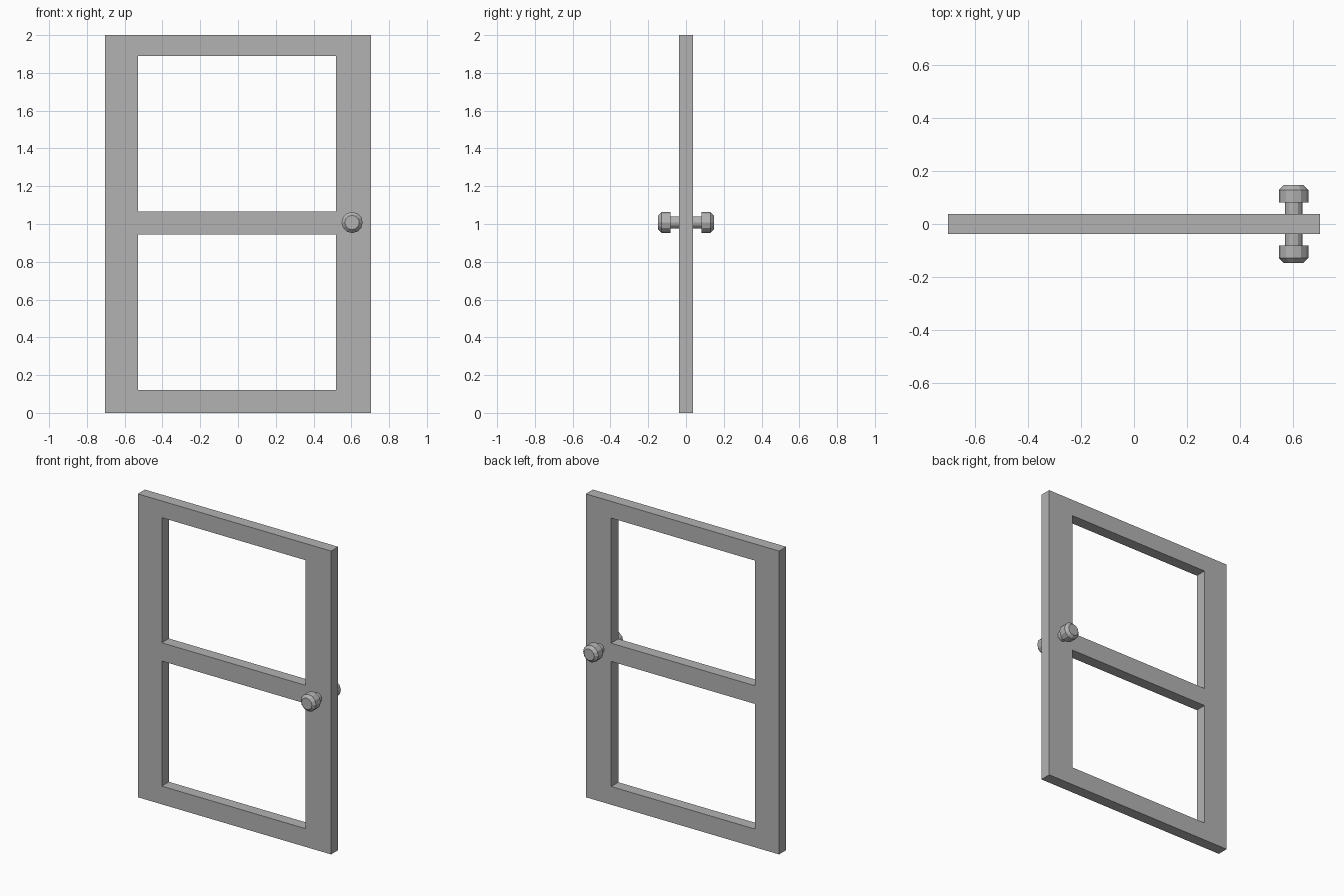
import bpy
import bmesh
from math import cos, sin, pi

cube = bpy.data.objects.get("Cube")
if cube:
    bpy.data.objects.remove(cube, do_unlink=True)

HALF_DEPTH = 0.037
SIDES = 12

grey = bpy.data.materials.new("plain grey")
grey.use_nodes = True
colour = (0.45, 0.45, 0.45, 1)
grey.diffuse_color = colour
grey.node_tree.nodes["Principled BSDF"].inputs["Base Color"].default_value = colour


def add_object(name, bm):
    bmesh.ops.recalc_face_normals(bm, faces=bm.faces)
    mesh = bpy.data.meshes.new(name)
    bm.to_mesh(mesh)
    bm.free()
    mesh.materials.append(grey)
    obj = bpy.data.objects.new(name, mesh)
    bpy.context.collection.objects.link(obj)
    return obj


# Door frame: a grid of cells with two left open, extruded to its thickness
xs = [-0.705, -0.53, 0.52, 0.705]
zs = [0, 0.12, 0.945, 1.065, 1.89, 2]
bm = bmesh.new()
grid = [[bm.verts.new((x, -HALF_DEPTH, z)) for z in zs] for x in xs]
for i in range(len(xs) - 1):
    for j in range(len(zs) - 1):
        if i == 1 and j in (1, 3):
            continue
        bm.faces.new((grid[i][j], grid[i + 1][j], grid[i + 1][j + 1], grid[i][j + 1]))
solid = bmesh.ops.extrude_face_region(bm, geom=bm.faces[:], use_keep_orig=True)
moved = [v for v in solid["geom"] if isinstance(v, bmesh.types.BMVert)]
bmesh.ops.translate(bm, verts=moved, vec=(0, 2 * HALF_DEPTH, 0))
bmesh.ops.dissolve_limit(bm, angle_limit=0.01, verts=bm.verts[:], edges=bm.edges[:])
add_object("door_frame", bm)

# Knobs: a turned stem and chamfered head on each side of the door
profile = [(0.033, HALF_DEPTH - 0.01), (0.033, 0.081), (0.056, 0.081),
           (0.056, 0.129), (0.038, 0.147)]
for name, side in (("front_knob", -1), ("back_knob", 1)):
    bm = bmesh.new()
    rings = []
    for radius, depth in profile:
        angles = [2 * pi * k / SIDES for k in range(SIDES)]
        rings.append([bm.verts.new((radius * cos(a), side * depth, radius * sin(a)))
                      for a in angles])
    for lower, upper in zip(rings, rings[1:]):
        for k in range(SIDES):
            n = (k + 1) % SIDES
            bm.faces.new((lower[k], lower[n], upper[n], upper[k]))
    bm.faces.new(rings[0])
    bm.faces.new(rings[-1])
    knob = add_object(name, bm)
    knob.location = (0.604, 0, 1.008)
